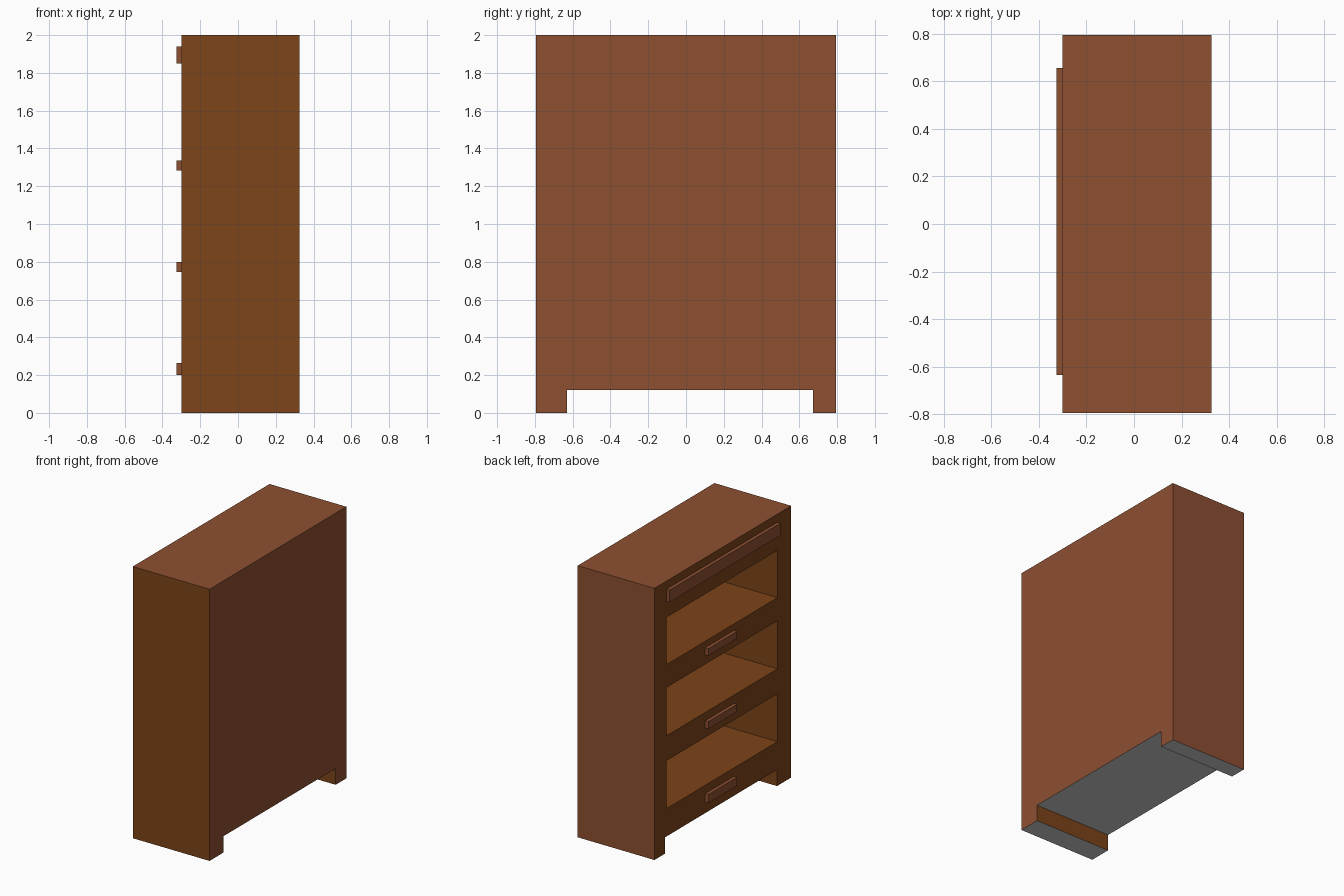
import bpy
import bmesh
from mathutils import Vector

if "Cube" in bpy.data.objects:
    bpy.data.objects.remove(bpy.data.objects["Cube"])


def material(name, rgb):
    mat = bpy.data.materials.new(name)
    mat.diffuse_color = (*rgb, 1.0)
    mat.use_nodes = True
    mat.node_tree.nodes["Principled BSDF"].inputs["Base Color"].default_value = mat.diffuse_color
    return mat


def box(name, lo, hi, mat=None):
    """Axis-aligned box between two corners."""
    lo, hi = Vector(lo), Vector(hi)
    bm = bmesh.new()
    bmesh.ops.create_cube(bm, size=1.0)
    for v in bm.verts:
        v.co = Vector((v.co[i] * (hi[i] - lo[i]) + (lo[i] + hi[i]) / 2 for i in range(3)))
    mesh = bpy.data.meshes.new(name)
    bm.to_mesh(mesh)
    bm.free()
    obj = bpy.data.objects.new(name, mesh)
    bpy.context.collection.objects.link(obj)
    if mat:
        mesh.materials.append(mat)
    return obj


def cut(target, lo, hi):
    """Subtract a box from the target and discard the cutter."""
    cutter = box("cutter", lo, hi)
    cutter.hide_render = True
    mod = target.modifiers.new("cut", "BOOLEAN")
    mod.operation = "DIFFERENCE"
    mod.solver = "EXACT"
    mod.object = cutter
    bpy.context.view_layer.objects.active = target
    bpy.ops.object.modifier_apply(modifier=mod.name)
    bpy.data.objects.remove(cutter)


red_wood = material("red_wood", (0.27, 0.08, 0.031))
dark_wood = material("dark_wood", (0.205, 0.058, 0.010))

FRONT, BACK, HALF = -0.30, 0.325, 0.795
Y0, Y1 = -0.635, 0.655

# Cabinet body, with a gap between the feet and three open shelves
cabinet = box("cabinet_body", (FRONT, -HALF, 0), (BACK, HALF, 2.0))
cut(cabinet, (-1, -0.63, -1), (1, 0.672, 0.12))
for z0, z1 in ((0.325, 0.677), (0.861, 1.215), (1.385, 1.732)):
    cut(cabinet, (-1, Y0, z0), (0.23, Y1, z1))

# Red outer panels, dark front side and recesses, bare underside
mesh = cabinet.data
mesh.materials.clear()
for mat in (red_wood, dark_wood, None):
    mesh.materials.append(mat)
for face in mesh.polygons:
    n, c = face.normal, face.center
    outer = ((n.x > 0.9 and c.x > BACK - 0.01) or (n.y > 0.9 and c.y > HALF - 0.01)
             or (n.z > 0.9 and c.z > 1.99))
    under = n.z < -0.9 and c.z < 0.15
    face.material_index = 0 if outer else 2 if under else 1

# Long pull rail along the top
box("top_rail", (-0.325, Y0, 1.85), (FRONT, Y1, 1.94), red_wood)

# Short handles below each shelf opening
for i, (z0, z1) in enumerate(((0.20, 0.263), (0.745, 0.80), (1.283, 1.337))):
    box(f"handle_{i + 1}", (-0.325, -0.13, z0), (FRONT, 0.205, z1), red_wood)
